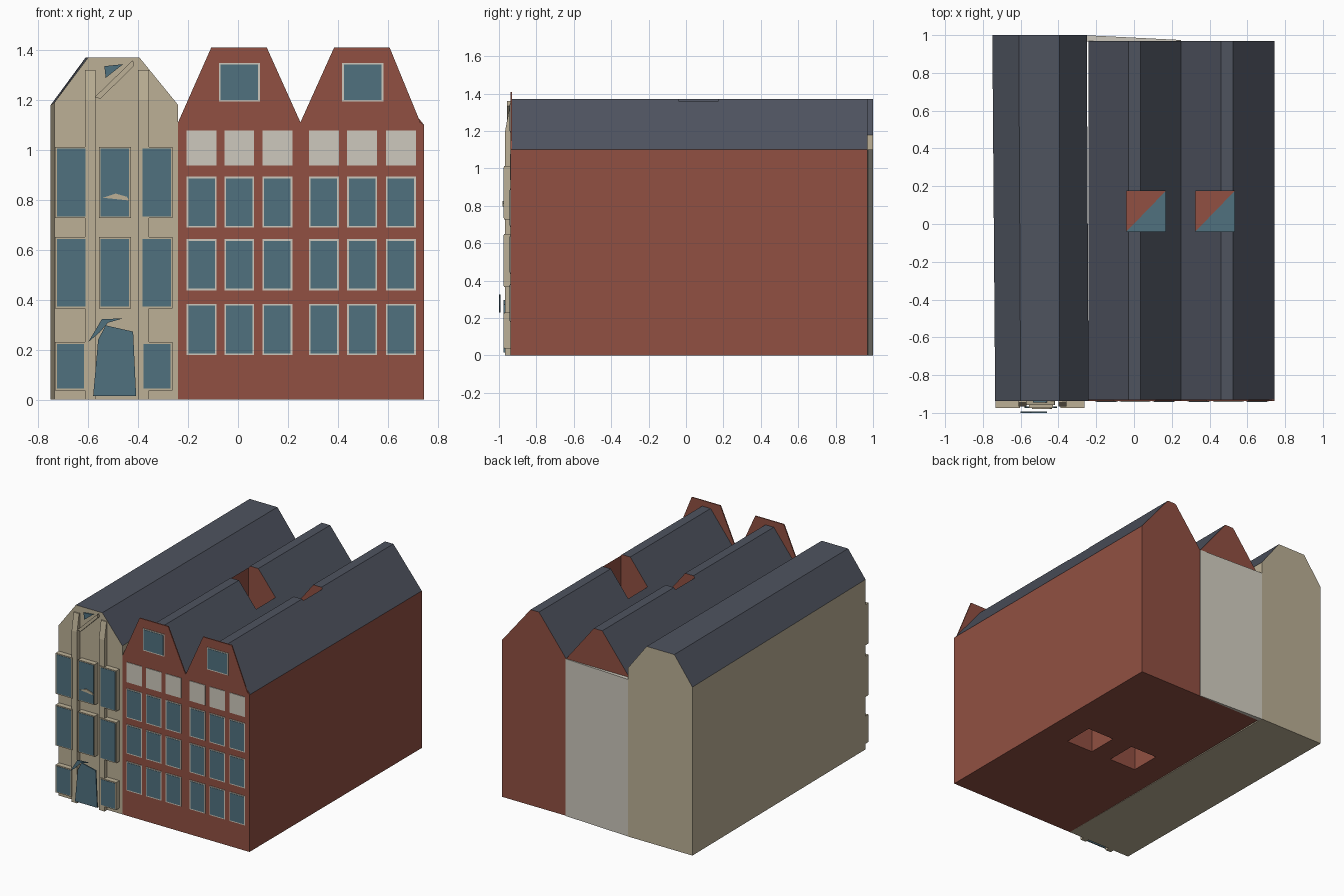
import bpy, bmesh

if "Cube" in bpy.data.objects:
    bpy.data.objects.remove(bpy.data.objects["Cube"])


def material(name, r, g, b):
    m = bpy.data.materials.new(name)
    lin = [((c / 255 + 0.055) / 1.055) ** 2.4 for c in (r, g, b)]
    m.diffuse_color = (*lin, 1)
    m.use_nodes = True
    m.node_tree.nodes["Principled BSDF"].inputs["Base Color"].default_value = m.diffuse_color
    return m


RED = material("brick_red", 145, 80, 66)
BEIGE = material("beige_stone", 188, 176, 150)
SLATE = material("slate_grey", 78, 83, 95)
GLASS = material("window_blue", 80, 113, 127)
CREAM = material("cream_paint", 206, 201, 189)


def prism(name, front, y0, y1, mats, back=None):
    """Extrude an x-z outline from y0 to y1; a second material colours upward faces."""
    bm = bmesh.new()
    f = [bm.verts.new((x, y0, z)) for x, z in front]
    b = [bm.verts.new((x, y1, z)) for x, z in (back or front)]
    n = len(f)
    bm.faces.new(f)
    bm.faces.new(b[::-1])
    for i in range(n):
        j = (i + 1) % n
        bm.faces.new((f[j], f[i], b[i], b[j]))
    bmesh.ops.recalc_face_normals(bm, faces=bm.faces)
    if len(mats) > 1:
        for face in bm.faces:
            face.material_index = 1 if face.normal.z > 0.1 else 0
    return finish(name, bm, mats)


def finish(name, bm, mats):
    me = bpy.data.meshes.new(name)
    bm.to_mesh(me)
    bm.free()
    for m in mats:
        me.materials.append(m)
    ob = bpy.data.objects.new(name, me)
    bpy.context.collection.objects.link(ob)
    return ob


def rect(x0, x1, z0, z1):
    return [(x0, z0), (x1, z0), (x1, z1), (x0, z1)]


def window(name, x0, x1, z0, z1, wall, front, frame, border=0.007):
    """Frame block with a thin glass plate on it."""
    prism(name + "_frame", rect(x0, x1, z0, z1), front, wall, [frame])
    b = border
    prism(name + "_glass", rect(x0 + b, x1 - b, z0 + b, z1 - b),
          front - 0.002, front + 0.001, [GLASS])


# twin brick houses with slate roofs
brick = prism("brick_houses",
              [(-0.24, 0), (0.745, 0), (0.745, 1.1), (0.525, 1.37), (0.46, 1.37),
               (0.25, 1.1), (0.035, 1.37), (-0.03, 1.37), (-0.24, 1.1)],
              -0.93, 0.97, [RED, SLATE])

# light shafts cut down through the brick houses
cutters = []
for x0 in (-0.04, 0.325):
    c = prism("shaft_cutter", rect(x0, x0 + 0.208, -0.2, 1.6), -0.04, 0.175, [RED])
    c.hide_render = True
    mod = brick.modifiers.new("shaft", 'BOOLEAN')
    mod.operation = 'DIFFERENCE'
    mod.solver = 'EXACT'
    mod.object = c
    cutters.append(c)
bpy.context.view_layer.update()
dg = bpy.context.evaluated_depsgraph_get()
cut_mesh = bpy.data.meshes.new_from_object(brick.evaluated_get(dg))
brick.modifiers.clear()
brick.data = cut_mesh
for c in cutters:
    bpy.data.objects.remove(c)

# half brick, half glass floor inside each shaft
for x0 in (-0.04, 0.325):
    x1, ya, yb = x0 + 0.208, -0.04, 0.175
    for nm, pts, m in (("shaft_floor", [(x0, ya), (x1, yb), (x0, yb)], RED),
                       ("shaft_glass", [(x0, ya), (x1, ya), (x1, yb)], GLASS)):
        bm = bmesh.new()
        bm.faces.new([bm.verts.new((x, y, 0.5)) for x, y in pts])
        finish(nm, bm, [m])

# thin brick front with two raised gables
prism("brick_front",
      [(-0.24, 0), (0.745, 0), (0.745, 1.1), (0.73, 1.11), (0.607, 1.41), (0.385, 1.41),
       (0.25, 1.11), (0.115, 1.41), (-0.107, 1.41), (-0.24, 1.11)],
      -0.937, -0.929, [RED])

# brick front windows, cream panels and gable windows
for x0 in (-0.206, -0.055, 0.098, 0.284, 0.437, 0.592):
    x1 = x0 + 0.12
    for z0 in (0.178, 0.437, 0.688):
        window("brick_window", x0, x1, z0, z0 + 0.205, -0.936, -0.941, CREAM)
    prism("cream_panel", rect(x0, x1, 0.937, 1.077), -0.941, -0.936, [CREAM])
for x0 in (-0.077, 0.417):
    window("gable_window", x0, x0 + 0.165, 1.193, 1.348, -0.936, -0.941, CREAM)

# pale rear wall, slightly skewed
bm = bmesh.new()
base = [bm.verts.new(p) for p in ((-0.25, 0.965, 0), (0.25, 0.965, 0),
                                  (0.25, 0.974, 0), (-0.25, 0.999, 0))]
face = bm.faces.new(base)
top = bmesh.ops.extrude_face_region(bm, geom=[face])
bmesh.ops.translate(bm, vec=(0, 0, 1.1),
                    verts=[v for v in top["geom"] if isinstance(v, bmesh.types.BMVert)])
bmesh.ops.recalc_face_normals(bm, faces=bm.faces)
finish("pale_rear_wall", bm, [CREAM])

# stone house, a little skewed from front to back
prism("stone_house",
      [(-0.735, 0), (-0.24, 0), (-0.24, 1.18), (-0.395, 1.37), (-0.6, 1.37), (-0.735, 1.19)],
      -0.937, 1.0, [BEIGE, SLATE],
      [(-0.75, 0), (-0.25, 0), (-0.25, 1.18), (-0.395, 1.37), (-0.61, 1.37), (-0.75, 1.18)])

# stone pilasters with sloping heads
for x0, x1 in ((-0.612, -0.57), (-0.4, -0.357)):
    bm = bmesh.new()
    side = [(-0.93, 0), (-0.967, 0), (-0.967, 1.2), (-0.945, 1.32), (-0.93, 1.32)]
    face = bm.faces.new([bm.verts.new((x0, y, z)) for y, z in side])
    ext = bmesh.ops.extrude_face_region(bm, geom=[face])
    bmesh.ops.translate(bm, vec=(x1 - x0, 0, 0),
                        verts=[v for v in ext["geom"] if isinstance(v, bmesh.types.BMVert)])
    bmesh.ops.recalc_face_normals(bm, faces=bm.faces)
    finish("pilaster", bm, [BEIGE])

# stone house windows
for x0 in (-0.732, -0.557, -0.39):
    for z0 in (0.365, 0.727):
        window("stone_window", x0, x0 + 0.128, z0, z0 + 0.285, -0.93, -0.973, BEIGE)
for x0 in (-0.732, -0.385):
    window("ground_window", x0, x0 + 0.122, 0.037, 0.23, -0.93, -0.973, BEIGE)

# door, its hood, and small ornaments of the stone front
prism("door", [(-0.58, 0.015), (-0.408, 0.015), (-0.42, 0.272), (-0.53, 0.297), (-0.56, 0.24)],
      -0.975, -0.967, [GLASS])
prism("door_hood", [(-0.6, 0.23), (-0.555, 0.268), (-0.52, 0.308), (-0.46, 0.325), (-0.545, 0.322)],
      -1.0, -0.992, [GLASS])
prism("window_ornament", [(-0.54, 0.808), (-0.435, 0.797), (-0.445, 0.812), (-0.49, 0.825)],
      -0.98, -0.974, [BEIGE])
prism("gable_bar", [(-0.575, 1.21), (-0.55, 1.205), (-0.418, 1.335), (-0.42, 1.36)],
      -0.957, -0.93, [BEIGE])
prism("gable_light", [(-0.535, 1.335), (-0.53, 1.288), (-0.46, 1.343)],
      -0.945, -0.936, [GLASS])
